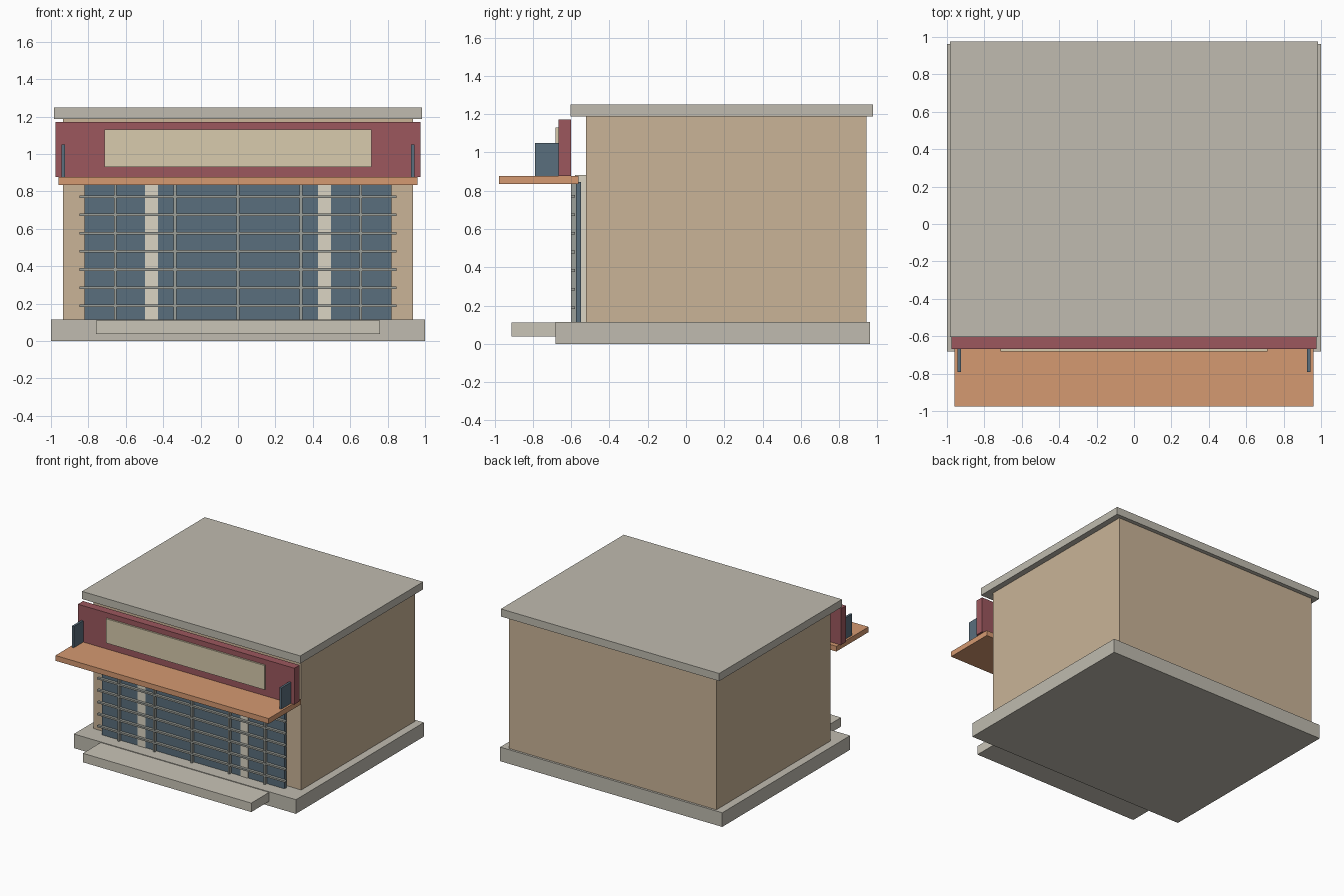
import bpy
import bmesh

if "Cube" in bpy.data.objects:
    bpy.data.objects.remove(bpy.data.objects["Cube"])


def material(name, rgb):
    m = bpy.data.materials.new(name)
    m.diffuse_color = (*[(c / 255) ** 2.2 for c in rgb], 1)
    m.use_nodes = True
    m.node_tree.nodes["Principled BSDF"].inputs["Base Color"].default_value = m.diffuse_color
    return m


CONCRETE = material("concrete", (190, 186, 174))
STEP = material("pale_concrete", (200, 195, 182))
WALL = material("tan_wall", (200, 178, 150))
RED = material("red", (155, 88, 94))
CREAM = material("cream", (215, 202, 172))
POST = material("pale_cream", (218, 212, 194))
ORANGE = material("orange", (212, 152, 112))
BLUE = material("blue_grey", (90, 110, 124))
METAL = material("metal", (155, 158, 152))


def box(name, x, y, z, mat):
    """Box from (min, max) ranges on each axis."""
    bm = bmesh.new()
    bmesh.ops.create_cube(bm, size=1)
    size = [r[1] - r[0] for r in (x, y, z)]
    bmesh.ops.scale(bm, vec=size, verts=bm.verts)
    mesh = bpy.data.meshes.new(name)
    bm.to_mesh(mesh)
    bm.free()
    mesh.materials.append(mat)
    ob = bpy.data.objects.new(name, mesh)
    ob.location = [(r[0] + r[1]) / 2 for r in (x, y, z)]
    bpy.context.collection.objects.link(ob)
    return ob


# Main building
box("plinth", (-1, 1), (-0.683, 0.962), (0, 0.115), CONCRETE)
box("front_step", (-0.758, 0.758), (-0.912, -0.67), (0.037, 0.11), STEP)
box("building_walls", (-0.935, 0.935), (-0.522, 0.944), (0.115, 1.19), WALL)
box("roof_slab", (-0.983, 0.983), (-0.603, 0.977), (1.188, 1.25), CONCRETE)

# Fascia above the canopy
box("fascia_board", (-0.975, 0.975), (-0.667, -0.6), (0.877, 1.172), RED)
box("fascia_panel", (-0.714, 0.714), (-0.681, -0.66), (0.932, 1.13), CREAM)
box("canopy", (-0.96, 0.96), (-0.977, -0.563), (0.834, 0.877), ORANGE)

# Paired canopy fins and posts
for side, s in (("left", -1), ("right", 1)):
    x = s * 0.935
    box(f"canopy_fin_{side}", (x - 0.009, x + 0.009), (-0.79, -0.66), (0.87, 1.05), BLUE)
    x = s * 0.463
    box(f"shopfront_post_{side}", (x - 0.034, x + 0.034), (-0.58, -0.52), (0.115, 0.882), POST)

# Glazing: two side windows and the wide centre bay
for name, x in (("left", (-0.822, -0.49)), ("centre", (-0.435, 0.435)), ("right", (0.49, 0.822))):
    box(f"window_{name}", x, (-0.576, -0.548), (0.115, 0.846), BLUE)

# Security grille
for i in range(7):
    z = 0.188 + i * 0.0973
    box(f"grille_rail_{i + 1}", (-0.848, 0.848), (-0.602, -0.58), (z - 0.007, z + 0.007), METAL)
for i, x in enumerate((-0.657, -0.337, 0, 0.337, 0.657)):
    box(f"grille_upright_{i + 1}", (x - 0.007, x + 0.007), (-0.6, -0.575), (0.115, 0.84), METAL)
